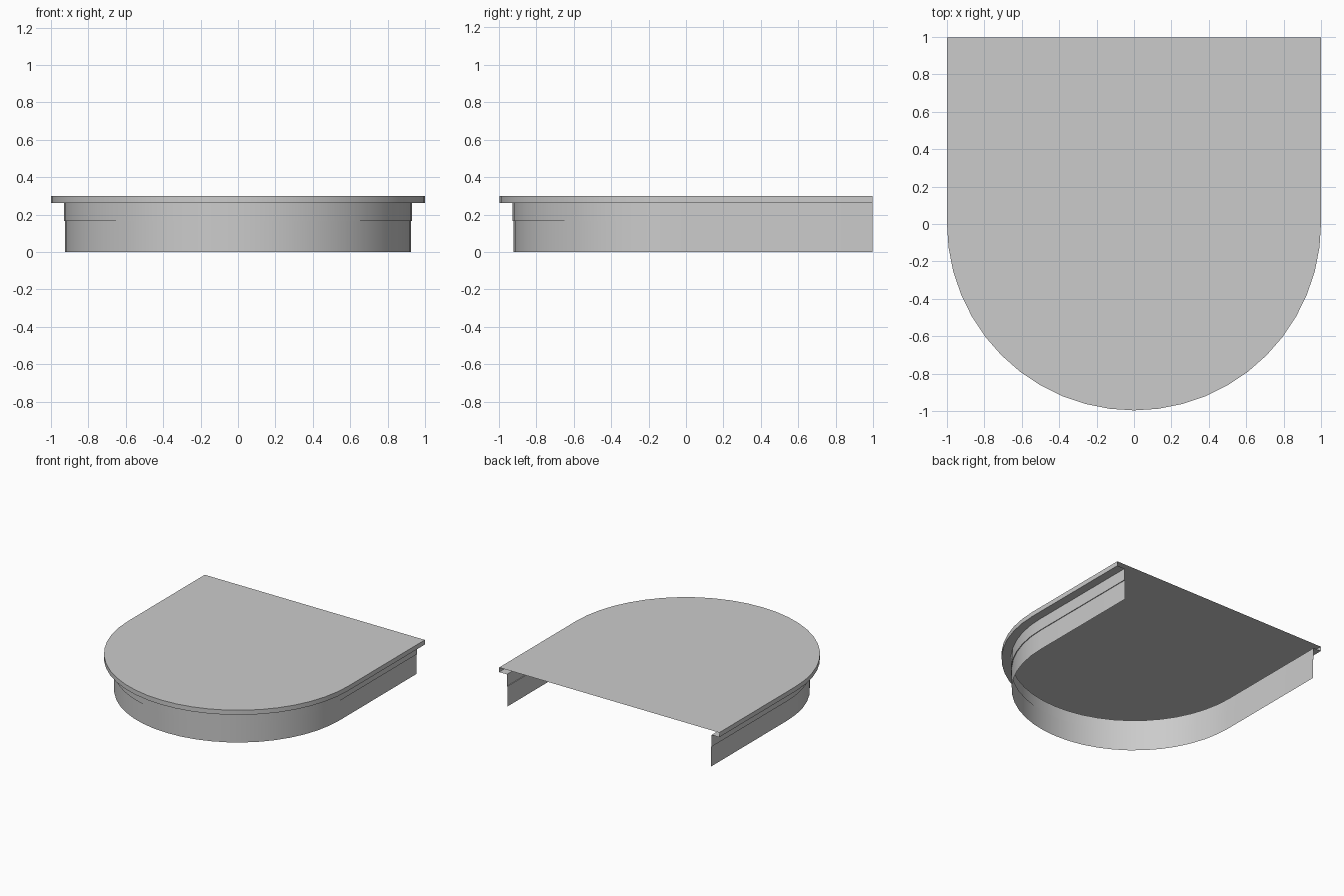
import bpy
import bmesh
from math import cos, sin, pi, radians

cube = bpy.data.objects.get("Cube")
if cube:
    bpy.data.objects.remove(cube, do_unlink=True)

BACK = 0.9965
CENTRE_Y = 0.0035
SEGMENTS = 24

grey = bpy.data.materials.new("light grey")
grey.use_nodes = True
colour = (0.6, 0.6, 0.6, 1)
grey.diffuse_color = colour
grey.node_tree.nodes["Principled BSDF"].inputs["Base Color"].default_value = colour


def outline(radius):
    """Horseshoe path: straight sides from the open back, round front."""
    arc = [(radius * cos(pi * i / SEGMENTS), CENTRE_Y - radius * sin(pi * i / SEGMENTS))
           for i in range(SEGMENTS + 1)]
    return [(radius, BACK)] + arc + [(-radius, BACK)]


def horseshoe(name, profile, capped=False):
    """Sweep a (radius, height) profile, listed downward, along the horseshoe."""
    bm = bmesh.new()
    rows = [[bm.verts.new((x, y, z)) for x, y in outline(r)] for r, z in profile]
    if capped:
        bm.faces.new(rows[0][::-1])
    for upper, lower in zip(rows, rows[1:]):
        for i in range(len(upper) - 1):
            bm.faces.new((upper[i], upper[i + 1], lower[i + 1], lower[i]))
    mesh = bpy.data.meshes.new(name)
    bm.to_mesh(mesh)
    bm.free()
    mesh.materials.append(grey)
    obj = bpy.data.objects.new(name, mesh)
    bpy.context.collection.objects.link(obj)
    bpy.ops.object.select_all(action="DESELECT")
    obj.select_set(True)
    bpy.context.view_layer.objects.active = obj
    bpy.ops.object.shade_smooth_by_angle(angle=radians(30))
    return obj


# Flat top with its rim and the lip turned in underneath
horseshoe("top_panel", [(1, 0.3), (1, 0.262), (0.93, 0.262)], capped=True)
# Thin skirt with a slight step, open at the back
horseshoe("skirt", [(0.93, 0.262), (0.93, 0.165), (0.924, 0.165), (0.924, 0)])
